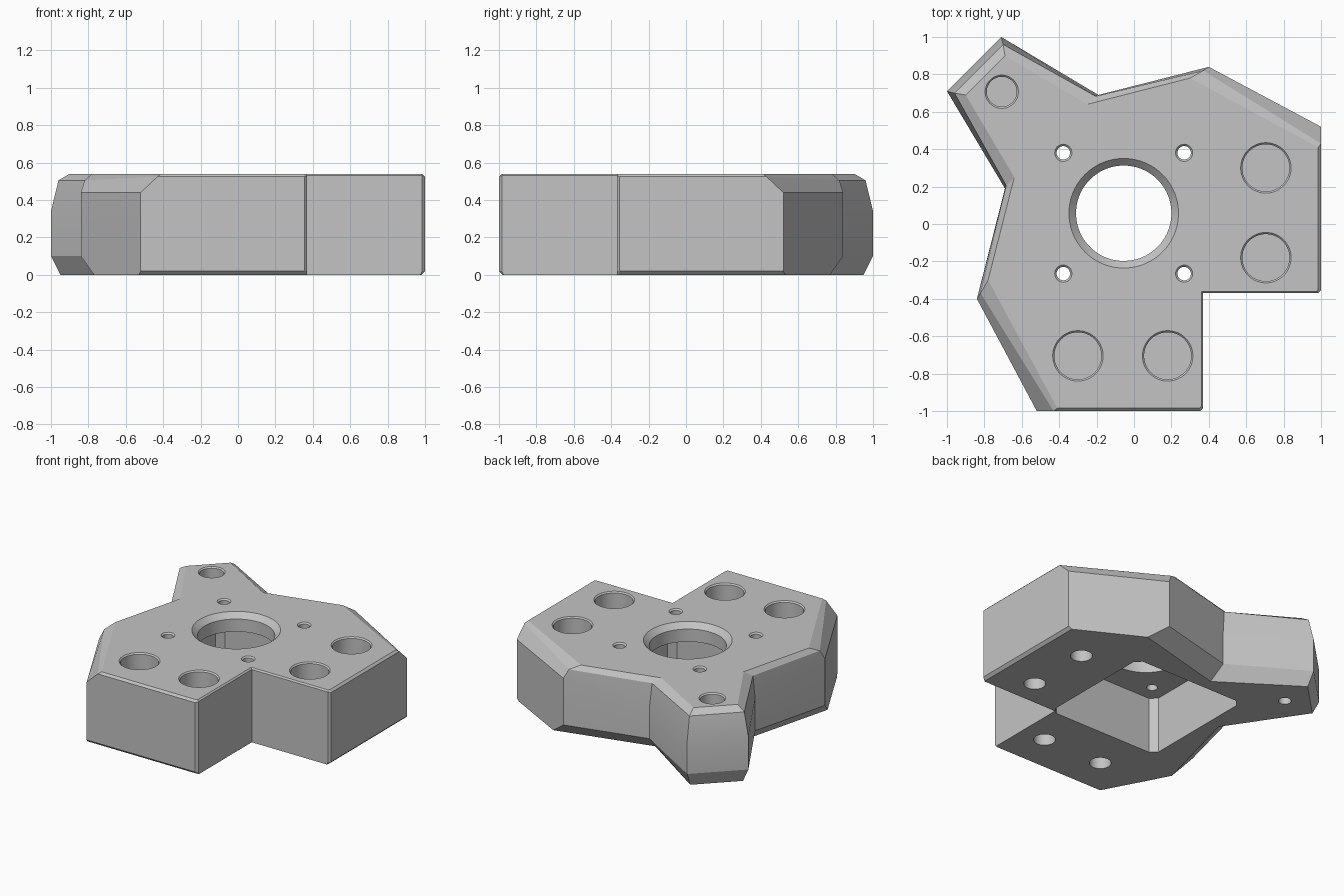
import bpy, bmesh, math
from mathutils import Vector

cube = bpy.data.objects.get("Cube")
if cube:
    bpy.data.objects.remove(cube, do_unlink=True)

grey = bpy.data.materials.new("plain grey")
grey.use_nodes = True
colour = (0.55, 0.55, 0.55, 1)
grey.diffuse_color = colour
grey.node_tree.nodes["Principled BSDF"].inputs["Base Color"].default_value = colour

TOP = 0.54
CENTRE = (-0.055, 0.0575)


def loft(name, rings):
    """Closed solid through rings of equal length, listed from bottom to top."""
    bm = bmesh.new()
    loops = [[bm.verts.new(p) for p in ring] for ring in rings]
    n = len(loops[0])
    for low, high in zip(loops, loops[1:]):
        for i in range(n):
            j = (i + 1) % n
            bm.faces.new((low[i], low[j], high[j], high[i]))
    bm.faces.new(loops[0])
    bm.faces.new(loops[-1])
    bmesh.ops.recalc_face_normals(bm, faces=bm.faces)
    mesh = bpy.data.meshes.new(name)
    bm.to_mesh(mesh)
    bm.free()
    obj = bpy.data.objects.new(name, mesh)
    bpy.context.collection.objects.link(obj)
    return obj


def mirrored(half):
    """Complete an outline across the diagonal through the arm and the notch."""
    return half + [(-y, -x, z) for x, y, z in reversed(half[:-1])]


def cut(cutter):
    cutter.hide_render = True
    mod = body.modifiers.new("cut", "BOOLEAN")
    mod.operation = "DIFFERENCE"
    mod.solver = "EXACT"
    mod.object = cutter
    bpy.context.view_layer.objects.active = body
    bpy.ops.object.modifier_apply(modifier=mod.name)
    bpy.data.objects.remove(cutter, do_unlink=True)


def drill(x, y, profile, sides=48):
    """Cut a turned shape given as (radius, height) steps."""
    angles = [2 * math.pi * i / sides for i in range(sides)]
    cut(loft("drill", [[(x + r * math.cos(a), y + r * math.sin(a), z)
                        for a in angles] for r, z in profile]))


def rimmed(radius, rim, depth, floor):
    """Hole from the top face with a chamfered rim."""
    return [(radius, floor), (radius, TOP - depth), (rim, TOP), (rim, TOP + 0.1)]


# Body: arm tip, valley, shoulder, side corner, front corner pair, notch
halves = [
    [(-.70, .95, 0), (-.165, .59, 0), (.53, .77, 0), (.98, .53, 0),
     (.98, -.355, 0), (.975, -.37, 0), (.37, -.37, 0)],
    [(-.71, 1, .1), (-.19, .69, .1), (.40, .84, .1), (1, .52, .02),
     (1, -.355, .02), (.985, -.37, .02), (.37, -.37, .02)],
    [(-.71, 1, .34), (-.19, .69, .34), (.40, .84, .44), (1, .52, .44),
     (1, -.355, .44), (.985, -.37, .44), (.37, -.37, .44)],
    [(-.70, .96, .505), (-.205, .683, .505), (.37, .82, .505), (1, .43, .525),
     (1, -.355, .525), (.985, -.37, .53), (.37, -.37, .53)],
    [(-.69, .90, TOP), (-.25, .64, TOP), (.30, .78, TOP), (.985, .41, TOP),
     (.985, -.35, TOP), (.975, -.36, TOP), (.36, -.36, TOP)],
]
body = loft("mount_body", [mirrored(h) for h in halves])
body.data.materials.append(grey)

# Square pocket with clipped corners, open underneath
h, c = 0.445, 0.045
square = []
for sx, sy in ((1, 1), (-1, 1), (-1, -1), (1, -1)):
    pair = [(sx * h, sy * (h - c)), (sx * (h - c), sy * h)]
    square += pair if sx == sy else pair[::-1]
cut(loft("pocket", [[(CENTRE[0] + x, CENTRE[1] + y, z) for x, y in square]
                    for z in (-0.1, 0.41)]))

# Central bore and the four small holes around it
drill(*CENTRE, rimmed(0.255, 0.293, 0.038, 0.3), 96)
for sx in (-1, 1):
    for sy in (-1, 1):
        drill(CENTRE[0] + sx * 0.323, CENTRE[1] + sy * 0.323,
              rimmed(0.036, 0.046, 0.01, 0.3), 32)

# Bolt pockets from above, narrower screw holes from below
bolts = [(.705, .30, .126, .072), (.705, -.18, .126, .072),
         (-.30, -.705, .126, .072), (.18, -.705, .126, .072),
         (-.707, .707, .08, .042)]
for x, y, head, screw in bolts:
    drill(x, y, rimmed(head, head + 0.009, 0.009, 0.2))
    drill(x, y, [(screw, -0.1), (screw, 0.19)])

# Smooth the bores while keeping edges crisp
bpy.ops.object.select_all(action="DESELECT")
body.select_set(True)
bpy.context.view_layer.objects.active = body
bpy.ops.object.shade_smooth_by_angle(angle=math.radians(20))
